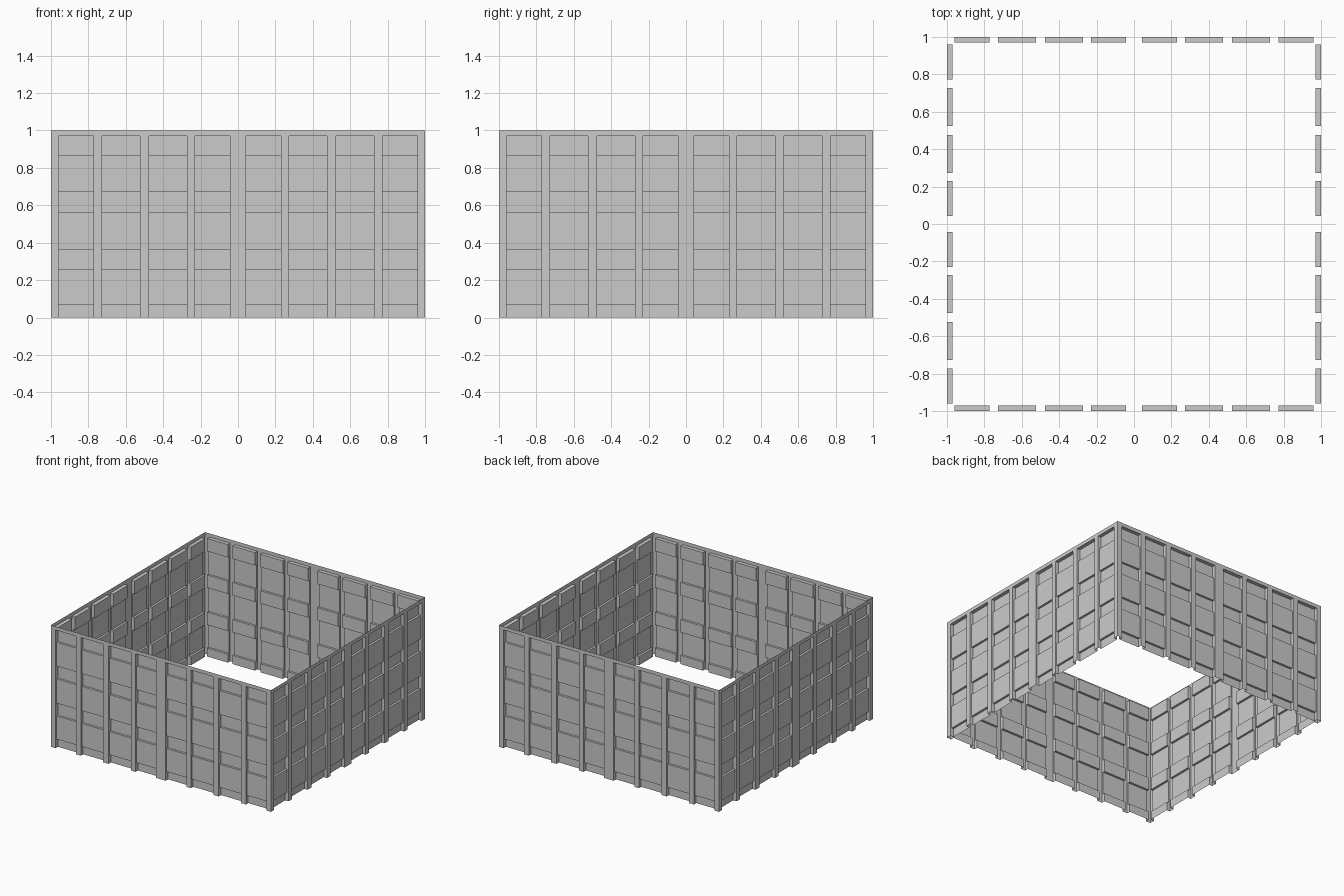
import bpy, bmesh, math

cube = bpy.data.objects.get("Cube")
if cube:
    bpy.data.objects.remove(cube, do_unlink=True)

# One plain grey for the whole enclosure
grey = bpy.data.materials.new("wall grey")
grey.use_nodes = True
colour = (0.6, 0.6, 0.6, 1)
grey.diffuse_color = colour
grey.node_tree.nodes["Principled BSDF"].inputs["Base Color"].default_value = colour

MID, DEEP = 0.012, 0.03      # recess depths of tall panels and short bands

# Panel columns, symmetric about the wall centre; odd gaps are recessed
half = [0.043, 0.23, 0.272, 0.476, 0.525, 0.728, 0.772, 0.959, 1.0]
xs = [-x for x in reversed(half)] + half
# Row heights: short deep bands alternate with taller shallow panels
zs = [0.0, 0.07, 0.26, 0.365, 0.565, 0.67, 0.865, 0.97, 1.0]


def depth(col, row):
    if col % 2 == 0 or row == len(zs) - 2:
        return 0.0
    return DEEP if row % 2 == 0 else MID


def wall_mesh():
    bm = bmesh.new()

    def quad(*points):
        bm.faces.new([bm.verts.new((x, y - 1, z)) for x, y, z in points])

    for c in range(len(xs) - 1):
        for r in range(len(zs) - 1):
            x0, x1, z0, z1 = xs[c], xs[c + 1], zs[r], zs[r + 1]
            a = depth(c, r)
            # Flat cell
            quad((x0, a, z0), (x1, a, z0), (x1, a, z1), (x0, a, z1))
            # Side step to the next column
            if c < len(xs) - 2:
                b = depth(c + 1, r)
                if a != b:
                    quad((x1, a, z0), (x1, b, z0), (x1, b, z1), (x1, a, z1))
            # Ledge to the next row
            if r < len(zs) - 2:
                b = depth(c, r + 1)
                if a != b:
                    quad((x0, a, z1), (x1, a, z1), (x1, b, z1), (x0, b, z1))
    bmesh.ops.remove_doubles(bm, verts=bm.verts, dist=1e-4)
    mesh = bpy.data.meshes.new("panelled_wall")
    bm.to_mesh(mesh)
    bm.free()
    mesh.materials.append(grey)
    return mesh


# Four identical walls turned about the centre
mesh = wall_mesh()
for i, side in enumerate(("front", "left", "back", "right")):
    wall = bpy.data.objects.new(side + "_wall", mesh)
    wall.rotation_euler.z = i * math.pi / 2
    bpy.context.collection.objects.link(wall)
